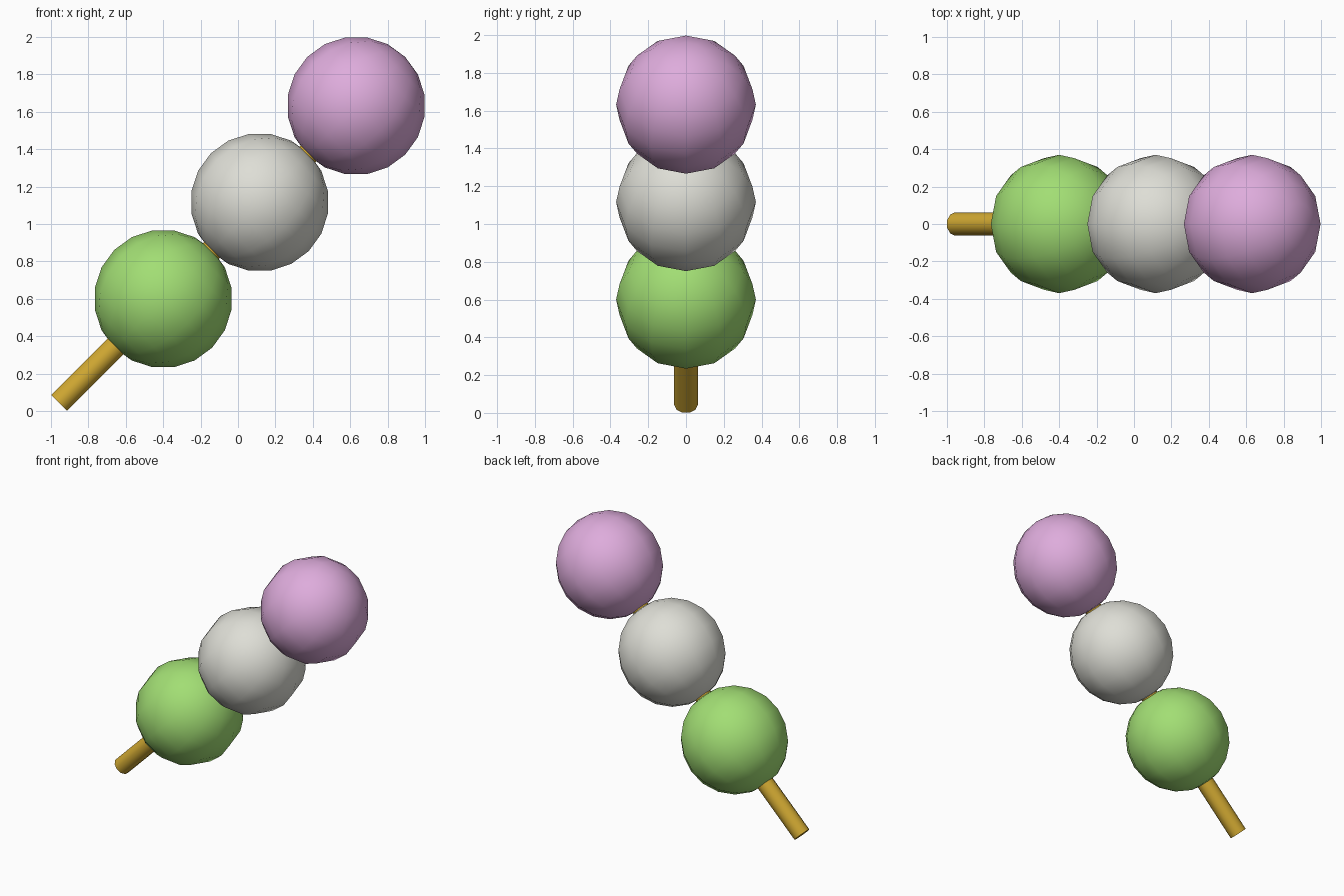
import bpy
import math
from mathutils import Vector

cube = bpy.data.objects.get("Cube")
if cube:
    bpy.data.objects.remove(cube, do_unlink=True)

TILT = math.radians(45)
AXIS = Vector((1, 0, 1)).normalized()
RADIUS = 0.37


def linear(c):
    c /= 255
    return c / 12.92 if c <= 0.04045 else ((c + 0.055) / 1.055) ** 2.4


def material(name, *rgb):
    colour = (*[linear(c) for c in rgb], 1)
    mat = bpy.data.materials.new(name)
    mat.use_nodes = True
    mat.diffuse_color = colour
    mat.node_tree.nodes["Principled BSDF"].inputs["Base Color"].default_value = colour
    return mat


def finish(name, mat, angle):
    obj = bpy.context.object
    obj.name = name
    obj.data.materials.append(mat)
    bpy.ops.object.shade_smooth_by_angle(angle=math.radians(angle))


# Three dumplings strung along the tilted skewer
dumplings = [
    ("bottom_dumpling", -0.40, material("green", 162, 222, 116)),
    ("middle_dumpling", 0.116, material("off white", 222, 222, 214)),
    ("top_dumpling", 0.632, material("pink", 222, 172, 220)),
]
for name, x, mat in dumplings:
    bpy.ops.mesh.primitive_uv_sphere_add(
        segments=12, ring_count=10, radius=RADIUS,
        location=(x, 0, x + 1), rotation=(0, TILT, 0))
    finish(name, mat, 60)

# Wooden skewer, ending inside the top dumpling
start = Vector((-0.957, 0, 0.043))
end = Vector((0.632, 0, 1.632))
bpy.ops.mesh.primitive_cylinder_add(
    vertices=10, radius=0.0625, depth=(end - start).length,
    location=(start + end) / 2, rotation=(0, TILT, 0))
finish("skewer", material("golden wood", 208, 168, 50), 50)
